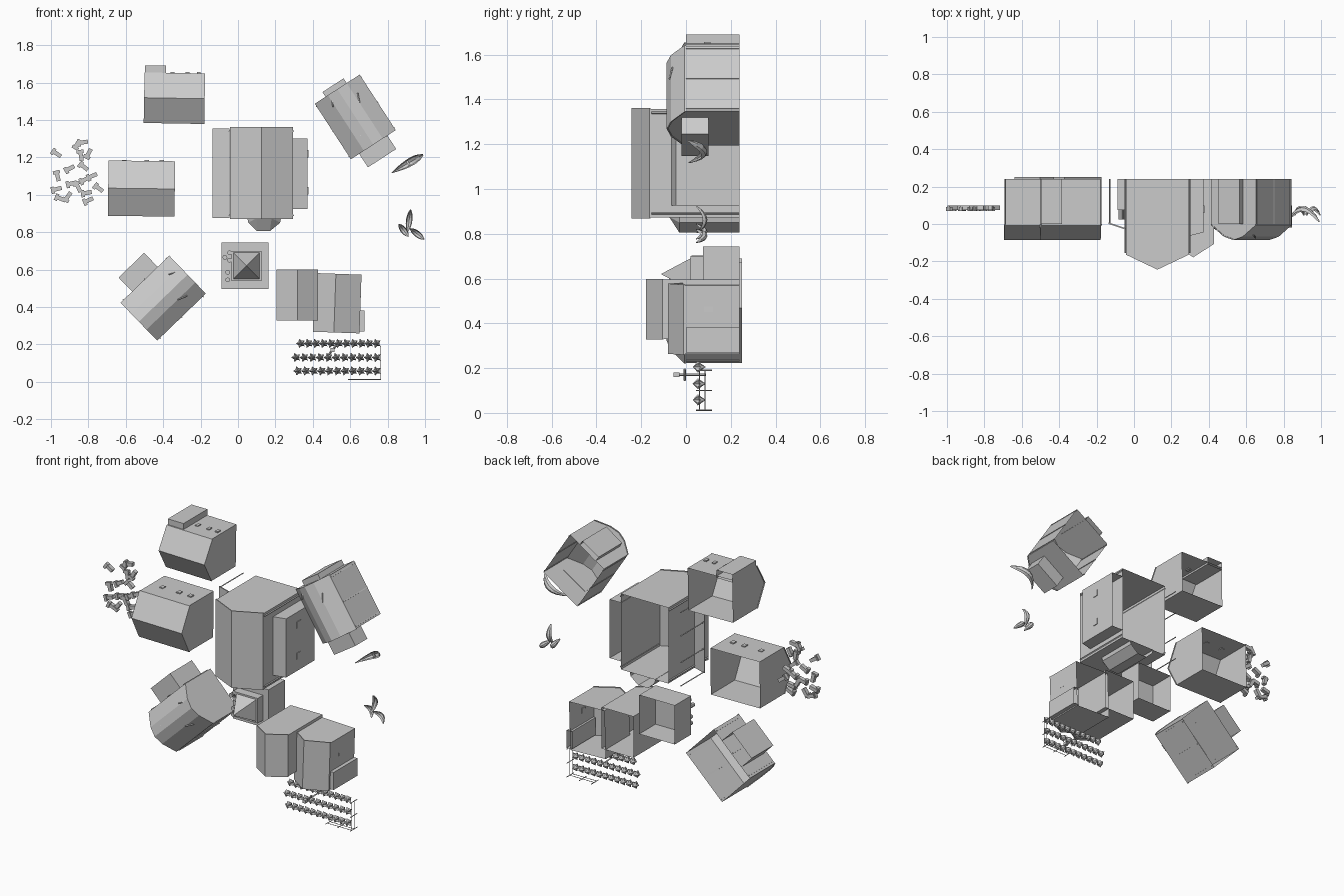
import bpy, bmesh, random
from math import cos, sin, radians, pi, hypot
from mathutils import Vector, Matrix

if "Cube" in bpy.data.objects:
    bpy.data.objects.remove(bpy.data.objects["Cube"])

# The hamlet lies in the XZ plane: building bases at y = +0.24, roofs toward -y
random.seed(4)
BASE = 0.24


def finish(name, bm, fix=True):
    if fix:
        bmesh.ops.recalc_face_normals(bm, faces=bm.faces)
    me = bpy.data.meshes.new(name)
    bm.to_mesh(me)
    bm.free()
    ob = bpy.data.objects.new(name, me)
    bpy.context.collection.objects.link(ob)
    return ob


def place(u, y, v, c, a):
    a = radians(a)
    return Vector((c[0] + u * cos(a) - v * sin(a), y, c[1] + u * sin(a) + v * cos(a)))


def prism(name, prof, v0, v1, c=(0, 0), a=0, open_base=True):
    """Extrude a (u, y) profile along v; last-to-first edge is the base."""
    bm = bmesh.new()
    r0 = [bm.verts.new(place(u, y, v0, c, a)) for u, y in prof]
    r1 = [bm.verts.new(place(u, y, v1, c, a)) for u, y in prof]
    bm.faces.new(r0)
    bm.faces.new(r1[::-1])
    n = len(prof)
    for i in range(n - 1 if open_base else n):
        j = (i + 1) % n
        bm.faces.new((r0[i], r0[j], r1[j], r1[i]))
    return finish(name, bm)


def box(name, u0, u1, y0, y1, v0, v1, c=(0, 0), a=0, open_base=False):
    return prism(name, [(u0, y1), (u0, y0), (u1, y0), (u1, y1)], v0, v1, c, a, open_base)


def house(name, roof, half_len, c, a, base=BASE):
    """Open-bottomed walls, plus thin roof sheet overhanging the gables."""
    prism(name + "_walls", [(roof[0][0], base)] + roof + [(roof[-1][0], base)],
          -half_len, half_len, c, a)
    top = [(u, y - .006) for u, y in roof]
    prism(name + "_roof", roof + top[::-1], -half_len - .004, half_len + .004, c, a, False)


def beam(name, p, q, r=.003):
    p, q = Vector(p), Vector(q)
    bm = bmesh.new()
    m = Matrix.Translation((p + q) / 2) @ (q - p).to_track_quat('Z', 'Y').to_matrix().to_4x4()
    bmesh.ops.create_cone(bm, cap_ends=True, segments=4, radius1=r, radius2=r,
                          depth=(q - p).length, matrix=m)
    return finish(name, bm)


def hull(name, pts, open_base=False):
    bm = bmesh.new()
    for p in pts:
        bm.verts.new(p)
    bmesh.ops.convex_hull(bm, input=bm.verts)
    if open_base:
        bmesh.ops.delete(bm, geom=[f for f in bm.faces if f.normal.length and
                         all(abs(v.co.y - BASE) < 1e-4 for v in f.verts)], context='FACES')
    return finish(name, bm, False)


# Two west cottages, ridges running along x
house("north_cottage", [(-.135, -.002), (0, -.08), (.135, -.002)], .158, (-.34, 1.516), 89)
box("north_cottage_rear_bay", -.497, -.385, 0, BASE, 1.64, 1.69, open_base=True)
house("west_cottage", [(-.148, -.002), (0, -.08), (.148, -.002)], .174, (-.516, 1.033), 89.3)
for x in (-.62, -.50, -.42):
    box("west_window", x, x + .025, .09, .12, 1.178, 1.187)
for x in (-.36, -.28, -.22):
    box("north_window", x, x + .02, .08, .11, 1.645, 1.656)

# Great hall in the middle
house("hall", [(-.168, -.158), (0, -.238), (.168, -.158)], .242, (.125, 1.115), 0)
prism("hall_east_wing", [(.29, BASE), (.29, -.065), (.372, -.045), (.372, BASE)], .925, 1.30)
prism("hall_porch_roof", [(-.045, -.03), (-.135, .0), (-.135, .008), (-.045, -.022)],
      .875, 1.355, open_base=False)
for z in (.88, 1.03, 1.20, 1.35):
    beam("porch_post", (-.13, .005, z), (-.13, BASE, z), .004)
for z in (.89, 1.34):
    for x in (-.046, .296):
        beam("hall_corner_post", (x, -.155, z), (x, BASE, z), .005)
bay = [(.05, .875), (.055, .85), (.10, .805), (.17, .805), (.225, .85), (.23, .875)]
hull("hall_entry_bay", [(x, y, z) for x, z in bay for y in (-.03, BASE)]
     + [(.10, -.075, .875), (.18, -.075, .875)], True)
for z in (1.0, 1.2):
    box("wing_window", .372, .376, .06, .10, z, z + .04)

# Square tower with a pyramid cap
box("tower_base", -.088, .163, .075, BASE, .495, .744, open_base=True)
box("tower_upper", -.035, .125, .02, .08, .54, .70)
hull("tower_cap", [(x, .02, z) for x in (-.025, .115) for z in (.55, .69)] + [(.045, -.112, .62)])
for x, z in ((-.07, .665), (-.045, .69), (-.045, .65), (-.055, .585), (-.055, .545)):
    bm = bmesh.new()
    bmesh.ops.create_cone(bm, cap_ends=True, segments=8, radius1=.013, radius2=.013, depth=.05,
                          matrix=Matrix.Translation((x, .05, z)) @ Matrix.Rotation(pi / 2, 4, 'X'))
    finish("barrel", bm)

# Two joined farm houses in the south east
house("farm_house", [(-.112, -.10), (0, -.172), (.112, -.10)], .132, (.317, .463), 0)
house("barn", [(-.125, 0), (-.012, -.075), (.125, -.005)], .153, (.53, .42), -2)
box("barn_side_shed", .64, .677, .0, BASE, .27, .382, open_base=True)
box("barn_window", .652, .657, .08, .12, .45, .48)


def gambrel(w):
    return [(-w, 0), (-.42 * w, -.062), (0, -.08), (.42 * w, -.062), (w, 0)]


# Two turned houses with annexes
cg, ch = (-.400, .447), (.627, 1.416)
house("south_west_house", gambrel(.141), .177, cg, -46, .25)
box("south_west_annex", -.245, -.14, .03, .25, -.095, .095, cg, -46, True)
house("north_east_house", gambrel(.143), .173, ch, 33)
box("north_east_jetty", -.09, .09, -.02, .10, -.263, -.17, ch, 33)
box("north_east_rear_bay", -.075, .06, .0, BASE, .17, .207, ch, 33, True)
for c, a in ((cg, -46), (ch, 33)):
    for u, v in ((-.07, .11), (.06, .05), (-.03, -.10)):
        beam("roof_pole", place(u, -.075, v, c, a), place(u + .02, -.06, v + .05, c, a), .004)
    for u in (-.143, .143):
        for v in (-.16, 0, .16):
            beam("wall_post", place(u, 0, v, c, a), place(u, BASE, v, c, a), .004)


def boat(name, c, a, length, width, rise, y0, taper=0.0):
    """Open shell hull with upturned ends, lofted from five-point sections."""
    bm = bmesh.new()
    rows = []
    for i in range(9):
        t = -1 + i / 4
        w = width / 2 * max(.06, (1 - t * t)) ** .7 * (1 + taper * t)
        y = y0 - rise * t * t
        rows.append([bm.verts.new(place(w * cos(k), y + width * .6 * sin(k) * (1 - .6 * t * t),
                                        t * length / 2, c, a))
                     for k in (0, pi / 4, pi / 2, 3 * pi / 4, pi)])
    for p, q in zip(rows, rows[1:]):
        for k in range(4):
            bm.faces.new((p[k], p[k + 1], q[k + 1], q[k]))
    for v in (p for p in (rows[0], rows[-1])):
        bm.faces.new(v)
    return finish(name, bm)


# Moored boats at the east side
boat("long_boat", (.905, 1.165), -60, .195, .042, .06, .07, .45)
box("long_boat_bench", -.015, .015, .068, .078, .0, .012, (.905, 1.165), -60)
boat("row_boat", (.915, .862), -8, .12, .034, .03, .075)
boat("row_boat", (.885, .81), 38, .085, .034, .03, .075)
boat("row_boat", (.958, .79), 52, .095, .034, .03, .075)

# Scattered log stacks on the west side (front-grid positions)
logs = [(-.97, 1.22), (-.86, 1.27), (-.84, 1.21), (-.80, 1.22), (-.90, 1.14), (-.965, 1.10),
        (-.97, 1.03), (-.95, .98), (-.89, 1.06), (-.855, 1.04), (-.82, 1.08), (-.825, 1.15),
        (-.78, 1.10), (-.81, 1.01), (-.80, .97), (-.745, 1.035), (-.91, .99), (-.83, 1.28)]
for p in logs:
    a = random.choice((20, 60, 110, 150)) + random.uniform(-12, 12)
    box("log", -.011, .011, .075, .10, -.028, .026, p, a)
    box("log_end", -.02, .018, .07, .092, .012, .03, p, a)

# Crop rows: pointed leafy plants
for z, x0 in ((.205, .335), (.13, .31), (.058, .32)):
    n = 11
    for i in range(n):
        x = x0 + (.74 - x0) * i / (n - 1)
        bm = bmesh.new()
        tip = bm.verts.new((x, .03, z))
        root = bm.verts.new((x, .088, z))
        ring = [bm.verts.new((x + r * cos(k * pi / 5), .065 - .012 * (k % 2), z + r * sin(k * pi / 5)))
                for k in range(10) for r in [.026 if k % 2 else .015]]
        for k in range(10):
            bm.faces.new((ring[k], ring[(k + 1) % 10], tip))
            bm.faces.new((ring[(k + 1) % 10], ring[k], root))
        finish("crop_plant", bm)

# Scarecrow
beam("scarecrow_post", (.505, -.05, .17), (.505, .09, .17), .005)
beam("scarecrow_arms", (.485, -.005, .145), (.525, -.005, .195), .006)
box("scarecrow_head", .495, .515, -.055, -.03, .16, .18)

# Field fence along the corner
for z in (.012, .10, .19):
    beam("fence_post", (.763, .045, z), (.763, .115, z), .003)
for x in (.59, .675):
    beam("fence_post", (x, .045, .012), (x, .115, .012), .003)
for y in (.06, .085):
    beam("fence_side_rail", (.763, y, .01), (.763, y, .19), .002)
    beam("fence_front_rail", (.59, y, .012), (.763, y, .012), .002)
